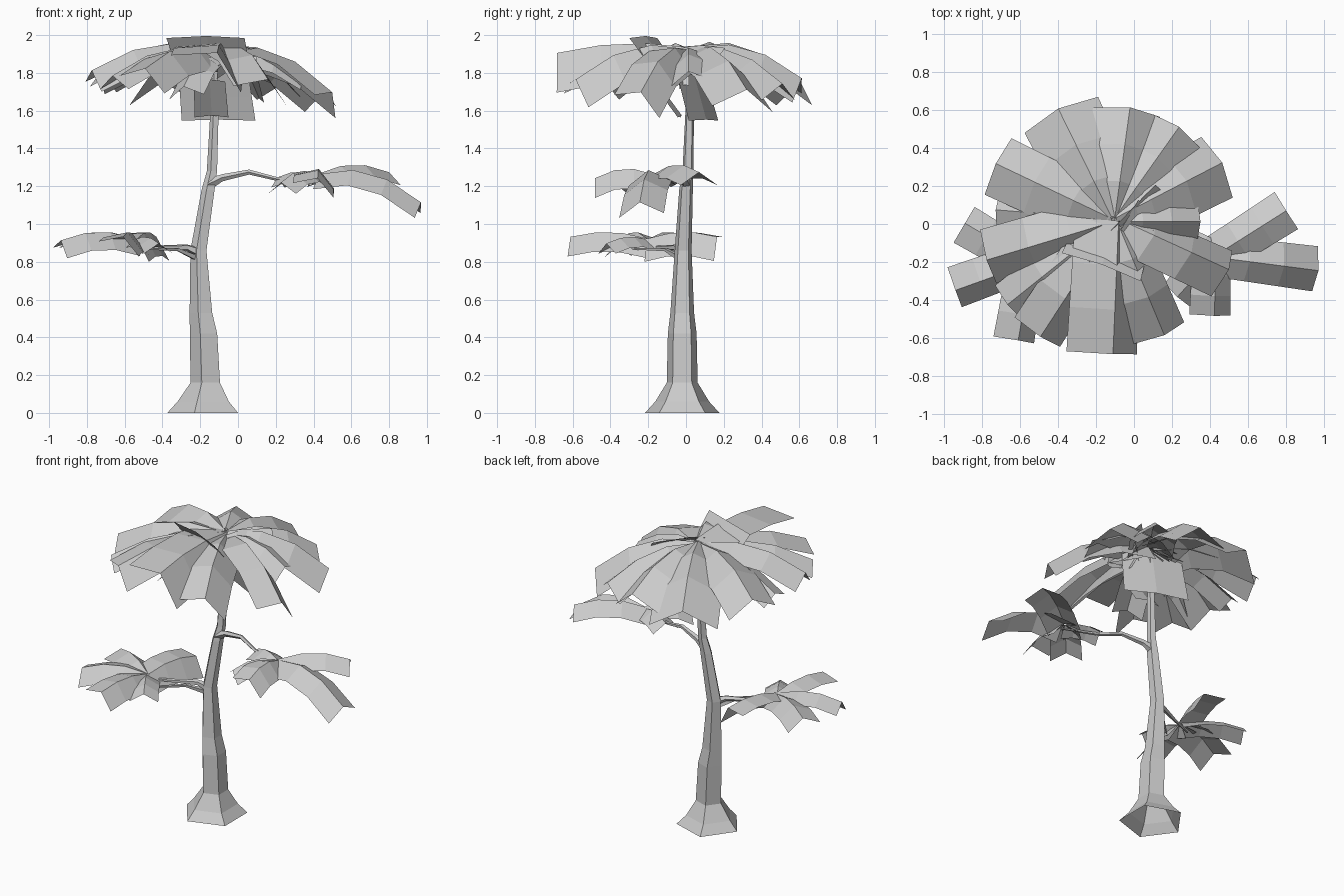
import bpy, bmesh
from math import radians, pi, sin, cos
from mathutils import Vector, Matrix

cube = bpy.data.objects.get("Cube")
if cube:
    bpy.data.objects.remove(cube, do_unlink=True)

grey = bpy.data.materials.new("plain grey")
grey.use_nodes = True
grey.diffuse_color = (0.6, 0.6, 0.6, 1)
grey.node_tree.nodes["Principled BSDF"].inputs["Base Color"].default_value = grey.diffuse_color


def finish(name, bm):
    """Turn a bmesh into a flat shaded object."""
    mesh = bpy.data.meshes.new(name)
    bm.to_mesh(mesh)
    bm.free()
    mesh.materials.append(grey)
    obj = bpy.data.objects.new(name, mesh)
    bpy.context.collection.objects.link(obj)
    return obj


def limb(name, stations, sides, along=None):
    """Open faceted tube through (x, y, z, radius) stations; horizontal rings unless along is given."""
    bm = bmesh.new()
    turn = Vector(along).to_track_quat("Z", "Y") if along else Matrix.Identity(3)
    rings = []
    for x, y, z, r in stations:
        ring = []
        for i in range(sides):
            a = 2 * pi * i / sides + pi / 5
            ring.append(bm.verts.new(Vector((x, y, z)) + turn @ Vector((r * cos(a), r * sin(a), 0))))
        rings.append(ring)
    for low, high in zip(rings, rings[1:]):
        for i in range(sides):
            j = (i + 1) % sides
            bm.faces.new((low[i], low[j], high[j], high[i]))
    return finish(name, bm)


def leaf(bm, base, tip, width, arch=0.1, roll=0, fold=0.15, rows=3):
    """Folded leaf card, arching from base to tip, with a raised midrib."""
    base, tip = Vector(base), Vector(tip)
    control = (base + tip) / 2 + Vector((0, 0, arch))
    flat = Vector((tip.x - base.x, tip.y - base.y, 0)).normalized()
    side = Matrix.Rotation(radians(roll), 3, flat) @ Vector((-flat.y, flat.x, 0))
    ridge = (tip - base).cross(side).normalized() * fold * width
    grid = []
    for k in range(rows + 1):
        t = k / rows
        p = base * (1 - t) ** 2 + control * 2 * t * (1 - t) + tip * t * t
        half = side * width * (0.46 + 0.04 * t)
        grid.append([bm.verts.new(q) for q in (p + half - ridge, p + ridge, p - half - ridge)])
    for a, b in zip(grid, grid[1:]):
        for i in range(2):
            bm.faces.new((a[i], a[i + 1], b[i + 1], b[i]))


def foliage(name, base, leaves):
    bm = bmesh.new()
    for tip, width, arch, roll in leaves:
        leaf(bm, base, tip, width, arch, roll)
    return finish(name, bm)


# Trunk with flared foot
limb("trunk", [
    (-.167, -.02, 0, .207), (-.17, -.02, .06, .15), (-.165, -.02, .16, .086),
    (-.175, -.02, .42, .08), (-.19, -.02, .53, .066), (-.205, -.015, .86, .047),
    (-.155, 0, 1.18, .038), (-.135, .01, 1.28, .03), (-.122, .02, 1.6, .024),
    (-.12, .02, 1.88, .014)], 5)

# Branches
limb("left_branch", [
    (-.15, 0, 1.21, .035), (-.08, -.01, 1.245, .02), (.06, -.05, 1.275, .014),
    (.2, -.1, 1.24, .011), (.45, -.17, 1.22, .006)], 5, (1, -.3, 0))
limb("right_branch", [
    (-.19, -.02, .84, .035), (-.27, -.05, .875, .018), (-.42, -.12, .875, .012),
    (-.6, -.2, .88, .006)], 5, (-1, -.4, 0))
limb("right_twig", [
    (-.22, -.03, .82, .02), (-.32, -.11, .865, .011), (-.52, -.3, .87, .005)], 4, (-1, -.8, 0))

# Crown: ring of drooping leaves, each (tip, width, arch, roll)
foliage("crown_leaves", (-.11, .02, 1.88), [
    ((-.39, .59, 1.69), .43, .18, 0),
    ((-.03, .60, 1.72), .36, .16, 8),
    ((.23, .5, 1.70), .3, .15, 0),
    ((.45, .31, 1.66), .36, .18, -5),
    ((.34, .02, 1.77), .26, .12, 10),
    ((.48, -.25, 1.66), .29, .2, -25),
    ((.14, -.58, 1.72), .33, .17, -20),
    ((-.14, -.68, 1.85), .42, .07, -28),
    ((-.5, -.58, 1.78), .3, .13, -18),
    ((-.66, -.42, 1.75), .24, .14, 0),
    ((-.77, -.18, 1.77), .3, .16, -10),
    ((-.72, .07, 1.73), .2, .12, 8),
    ((-.72, .31, 1.76), .33, .17, 5),
    ((-.28, -.4, 1.7), .2, .12, 8)])

# Leaves hanging close to the trunk and standing upright at the crown top
bm = bmesh.new()
leaf(bm, (-.14, 0, 1.92), (-.1, .1, 1.55), .42, 0, 0, .02)
leaf(bm, (-.15, -.17, 1.76), (-.14, -.03, 1.57), .18, 0, 0, .05)
leaf(bm, (-.12, -.08, 1.8), (-.17, -.22, 1.99), .44, 0, 0, .02)
leaf(bm, (-.23, -.2, 1.85), (.14, .18, 1.87), .14, .05, 75)
leaf(bm, (-.12, -.2, 1.83), (.06, .1, 1.89), .13, .05, 65)
leaf(bm, (-.3, -.05, 1.84), (.1, -.1, 1.87), .14, .06, 40)
finish("crown_inner_leaves", bm)

# Left foliage on the upper branch
foliage("left_leaves", (.42, -.17, 1.23), [
    ((.8, .07, 1.24), .23, .09, 0),
    ((.96, -.24, 1.08), .24, .16, 6),
    ((.41, -.48, 1.21), .23, .08, -20),
    ((.23, -.38, 1.19), .2, .08, 0),
    ((.21, -.08, 1.22), .18, .05, 0)])

# Right foliage on the lower branch
foliage("right_leaves", (-.55, -.2, .89), [
    ((-.89, 0, .89), .22, .07, 8),
    ((-.94, -.34, .88), .23, .08, -14),
    ((-.62, -.61, .9), .23, .06, -20),
    ((-.45, .17, .9), .25, .06, 30),
    ((-.42, -.42, .87), .18, .05, 0)])
